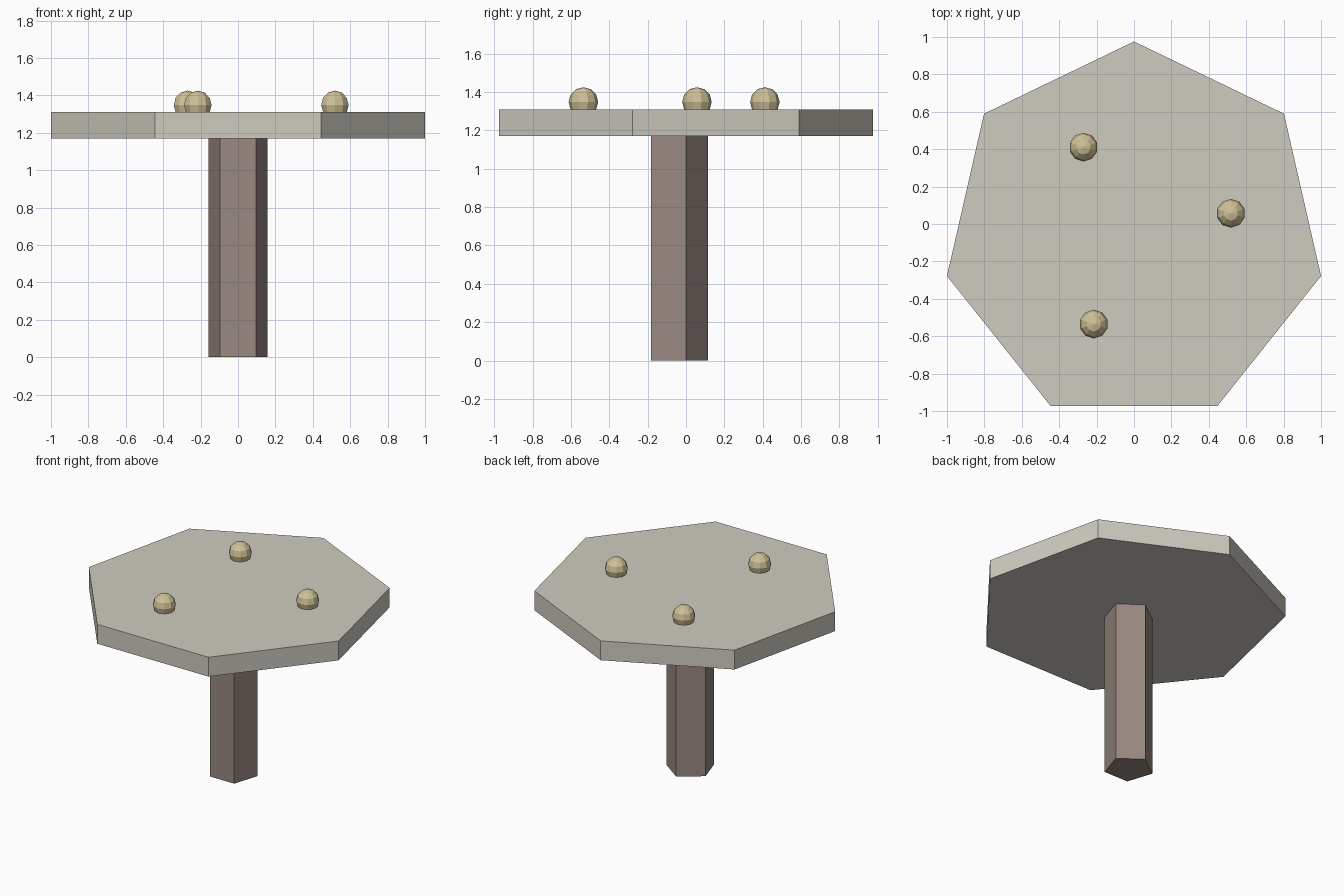
import bpy
from math import radians, pi

if "Cube" in bpy.data.objects:
    bpy.data.objects.remove(bpy.data.objects["Cube"])

CENTRE_Y = -0.05  # shared axis of the leg and the top


def paint(obj, name, colour):
    mat = bpy.data.materials.get(name) or bpy.data.materials.new(name)
    mat.diffuse_color = (*colour, 1)
    mat.use_nodes = True
    mat.node_tree.nodes["Principled BSDF"].inputs["Base Color"].default_value = mat.diffuse_color
    obj.data.materials.append(mat)


def prism(name, sides, radius, z0, z1, colour):
    """Upright regular prism with one corner pointing to +y."""
    bpy.ops.mesh.primitive_cylinder_add(
        vertices=sides, radius=radius, depth=z1 - z0,
        location=(0, CENTRE_Y, (z0 + z1) / 2))
    obj = bpy.context.object
    obj.name = name
    # Blender's cylinder starts its first corner on +y
    paint(obj, name + "_colour", colour)
    return obj


# Five-sided leg and seven-sided top
prism("leg", 5, 0.165, 0.0, 1.17, (0.32, 0.25, 0.22))
prism("table_top", 7, 1.0257, 1.17, 1.31, (0.62, 0.60, 0.53))

# Three faceted knobs, half a radius proud of the top
for i, (x, y) in enumerate([(0.518, 0.057), (-0.27, 0.411), (-0.215, -0.535)]):
    bpy.ops.mesh.primitive_uv_sphere_add(
        segments=10, ring_count=6, radius=0.077, location=(x, y, 1.348))
    knob = bpy.context.object
    knob.name = f"knob_{i + 1}"
    paint(knob, "knob_colour", (0.62, 0.53, 0.31))
